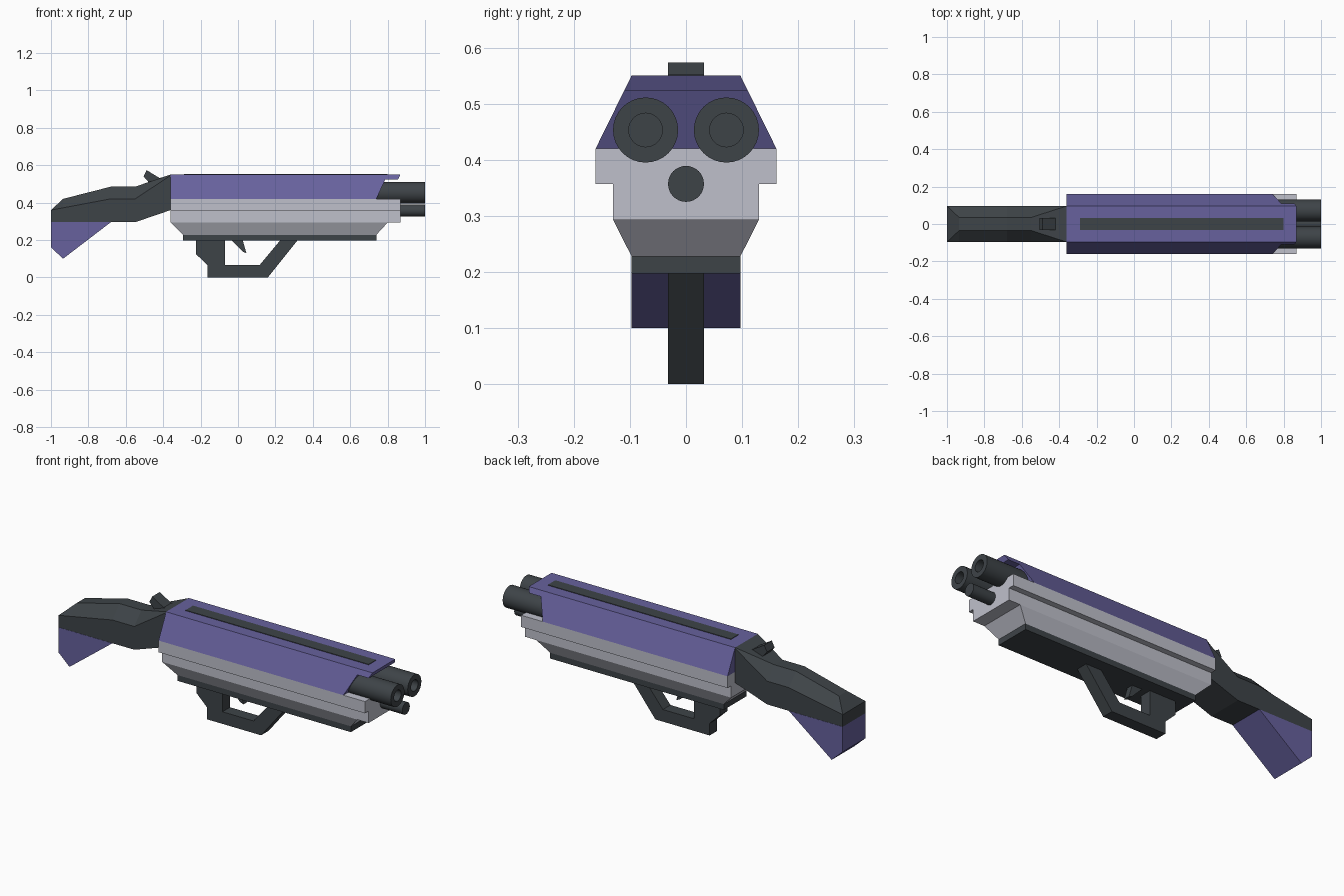
import bpy, bmesh, math
from mathutils import Matrix

if "Cube" in bpy.data.objects:
    bpy.data.objects.remove(bpy.data.objects["Cube"], do_unlink=True)


def material(name, colour):
    m = bpy.data.materials.new(name)
    m.use_nodes = True
    m.diffuse_color = (*colour, 1)
    m.node_tree.nodes["Principled BSDF"].inputs["Base Color"].default_value = (*colour, 1)
    return m


purple = material("purple", (0.135, 0.12, 0.34))
grey = material("light grey", (0.52, 0.53, 0.60))
dark = material("charcoal", (0.048, 0.057, 0.064))


def finish(name, bm, mat):
    bmesh.ops.remove_doubles(bm, verts=bm.verts, dist=0.0005)
    bmesh.ops.recalc_face_normals(bm, faces=bm.faces)
    mesh = bpy.data.meshes.new(name)
    bm.to_mesh(mesh)
    bm.free()
    mesh.materials.append(mat)
    obj = bpy.data.objects.new(name, mesh)
    bpy.context.scene.collection.objects.link(obj)
    return obj


def prism(name, points, width, mat):
    """Side profile in x and z; width is half the depth, or a function of z."""
    half = width if callable(width) else (lambda z: width)
    bm = bmesh.new()
    near = [bm.verts.new((x, -half(z), z)) for x, z in points]
    far = [bm.verts.new((x, half(z), z)) for x, z in points]
    bm.faces.new(near)
    bm.faces.new(far[::-1])
    for i in range(len(points)):
        j = (i + 1) % len(points)
        bm.faces.new((near[j], near[i], far[i], far[j]))
    return finish(name, bm, mat)


def block(name, x0, x1, z0, z1, half, mat):
    return prism(name, [(x0, z0), (x1, z0), (x1, z1), (x0, z1)], half, mat)


def slope(z0, w0, z1, w1):
    return lambda z: w0 + (w1 - w0) * (z - z0) / (z1 - z0)


def tube(name, x0, x1, y, z, radius, bore=0):
    """Cylinder along x, with an optional recessed bore at the muzzle."""
    bm = bmesh.new()
    turn = Matrix.Translation(((x0 + x1) / 2, y, z)) @ Matrix.Rotation(math.pi / 2, 4, "Y")
    bmesh.ops.create_cone(bm, cap_ends=True, segments=32, radius1=radius,
                          radius2=radius, depth=x1 - x0, matrix=turn)
    if bore:
        bm.normal_update()
        cap = max(bm.faces, key=lambda f: f.calc_center_median().x)
        bmesh.ops.inset_region(bm, faces=[cap], thickness=radius - bore)
        inner = bmesh.ops.extrude_face_region(bm, geom=[cap])
        moved = [v for v in inner["geom"] if isinstance(v, bmesh.types.BMVert)]
        bmesh.ops.translate(bm, verts=moved, vec=(-0.12, 0, 0))
        if cap.is_valid:
            bm.faces.remove(cap)
    obj = finish(name, bm, dark)
    bpy.ops.object.select_all(action="DESELECT")
    bpy.context.view_layer.objects.active = obj
    obj.select_set(True)
    bpy.ops.object.shade_smooth_by_angle(angle=math.radians(35))
    return obj


# Upper shroud with its undercut muzzle end, and the dark top strip
prism("upper_shroud", [(-.36, .42), (.74, .42), (.787, .523), (.855, .523),
                       (.868, .55), (-.36, .55)], slope(.42, .161, .55, .097), purple)
block("top_strip", -.29, .80, .548, .553, .032, dark)

# Stepped receiver, tapered underside and bottom rail
block("receiver_upper", -.36, .868, .357, .42, .161, grey)
block("receiver_lower", -.36, .868, .293, .357, .13, grey)
prism("receiver_taper", [(-.36, .293), (.80, .293), (.74, .228), (-.293, .228)],
      slope(.228, .097, .293, .13), grey)
block("bottom_rail", -.293, .74, .197, .228, .097, dark)

# Barrels and the tube below them
for side, y in (("left", .072), ("right", -.072)):
    tube(side + "_barrel", .60, 1, y, .453, .058, .03)
tube("magazine_tube", .80, 1, 0, .357, .032)

# Trigger guard and trigger
prism("trigger_guard", [(-.225, .2), (-.225, .125), (-.163, .065), (-.163, 0), (.16, 0),
                        (.32, .2), (.227, .2), (.115, .065), (-.07, .065), (-.07, .2)],
      .032, dark)
prism("trigger", [(-.037, .2), (.025, .2), (.045, .13), (.026, .137)], .018, dark)

# Hammer
prism("hammer", [(-.488, .573), (-.505, .54), (-.47, .50), (-.45, .46), (-.38, .48),
                 (-.36, .54), (-.42, .532)], .032, dark)

# Stock: cross-sections of (x, bottom, shoulder, top, half width of top)
sections = [(-1, .295, .36, .36, .096), (-.935, .295, .372, .42, .035),
            (-.68, .295, .42, .485, .035), (-.55, .295, .42, .485, .035),
            (-.36, .36, .545, .55, .096)]
bm = bmesh.new()
rings = []
for x, low, mid, top, ridge in sections:
    outline = [(-.096, low), (-.096, mid), (-ridge, top), (ridge, top), (.096, mid), (.096, low)]
    rings.append([bm.verts.new((x, y, z)) for y, z in outline])
for a, b in zip(rings, rings[1:]):
    for i in range(6):
        j = (i + 1) % 6
        bm.faces.new((a[i], a[j], b[j], b[i]))
bm.faces.new(rings[0])
bm.faces.new(rings[-1][::-1])
finish("stock", bm, dark)

# Butt below the stock
prism("butt", [(-1, .295), (-1, .16), (-.935, .10), (-.68, .295)], .097, purple)
